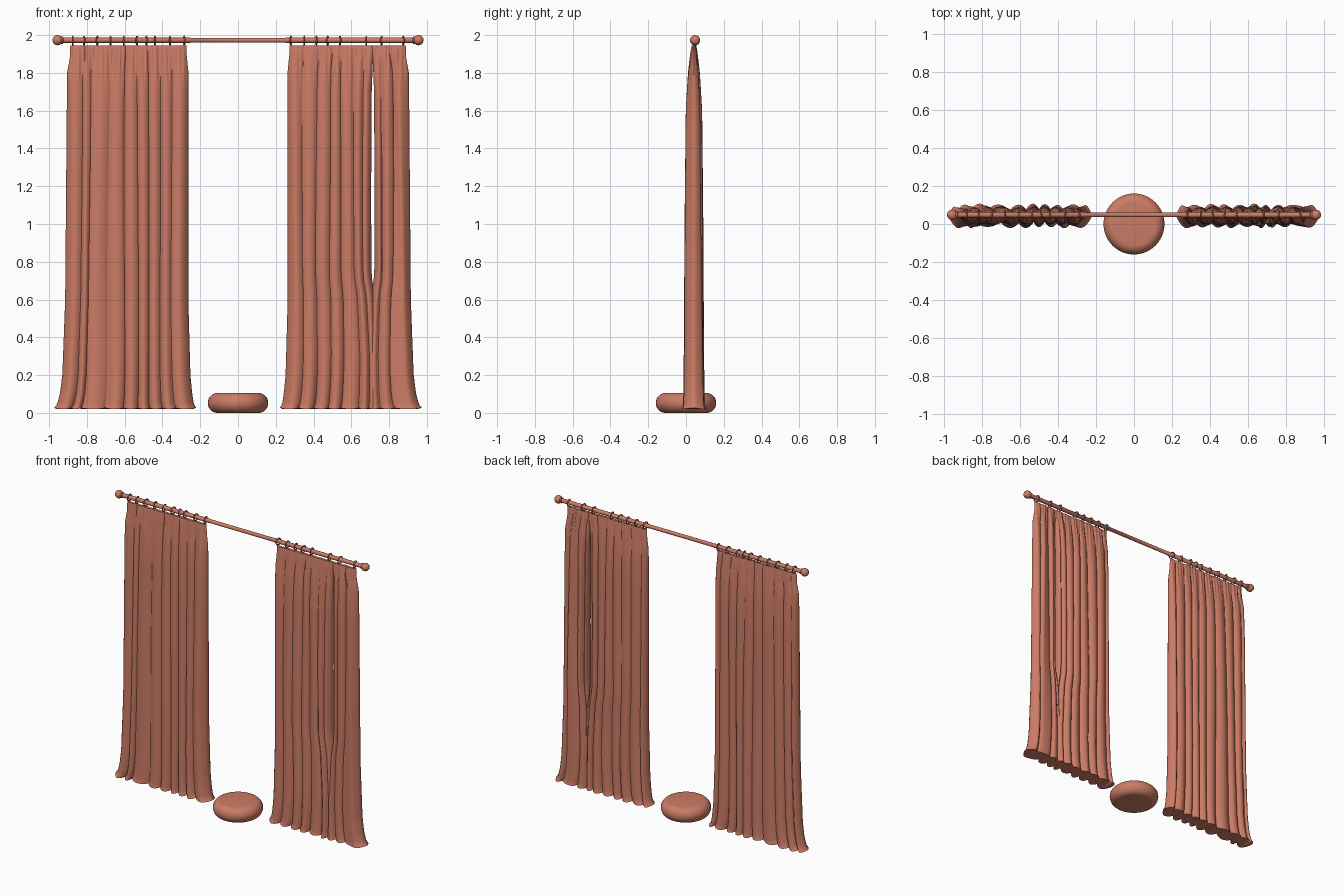
import bpy
import bmesh
import math
from mathutils import Matrix, Vector

if "Cube" in bpy.data.objects:
    bpy.data.objects.remove(bpy.data.objects["Cube"], do_unlink=True)

terracotta = bpy.data.materials.new("terracotta")
terracotta.use_nodes = True
color = (0.6, 0.2, 0.13, 1)
terracotta.diffuse_color = color
terracotta.node_tree.nodes["Principled BSDF"].inputs["Base Color"].default_value = color

ROD_Y, ROD_Z = 0.048, 1.973
FOLD_Y = 0.042
TOP, BOTTOM = 1.945, 0.02


def finish(bm, name, angle=40):
    bmesh.ops.recalc_face_normals(bm, faces=bm.faces)
    mesh = bpy.data.meshes.new(name)
    bm.to_mesh(mesh)
    bm.free()
    mesh.materials.append(terracotta)
    obj = bpy.data.objects.new(name, mesh)
    bpy.context.collection.objects.link(obj)
    bpy.ops.object.select_all(action="DESELECT")
    obj.select_set(True)
    bpy.context.view_layer.objects.active = obj
    bpy.ops.object.shade_smooth_by_angle(angle=math.radians(angle))
    return obj


def lathe(name, profile, matrix=Matrix(), steps=32):
    """Spin (radius, height) points around z, then place the result."""
    bm = bmesh.new()
    verts = [bm.verts.new((r, 0, h)) for r, h in profile]
    edges = [bm.edges.new(pair) for pair in zip(verts, verts[1:])]
    bmesh.ops.spin(bm, geom=verts + edges, axis=(0, 0, 1), cent=(0, 0, 0),
                   angle=math.tau, steps=steps, use_merge=True)
    bmesh.ops.remove_doubles(bm, verts=bm.verts, dist=0.0002)
    bmesh.ops.transform(bm, matrix=matrix, verts=bm.verts)
    return finish(bm, name)


def ring(name, x, tilt):
    """Thin curtain ring hanging around the rod."""
    bm = bmesh.new()
    big, small, n, m = 0.022, 0.004, 20, 8
    rows = []
    for i in range(n):
        a = math.tau * i / n
        rows.append([])
        for j in range(m):
            b = math.tau * j / m
            r = big + small * math.cos(b)
            p = Vector((small * math.sin(b), r * math.cos(a), r * math.sin(a)))
            p.rotate(Matrix.Rotation(tilt, 3, "Z"))
            rows[-1].append(bm.verts.new(p + Vector((x, ROD_Y, ROD_Z - 0.002))))
    for i in range(n):
        for j in range(m):
            a, b = rows[i], rows[(i + 1) % n]
            k = (j + 1) % m
            bm.faces.new((a[j], a[k], b[k], b[j]))
    finish(bm, name)


def keyed(keys, z):
    """Smooth interpolation through (z, value) keys in rising order."""
    if z <= keys[0][0]:
        return keys[0][1]
    for (z0, v0), (z1, v1) in zip(keys, keys[1:]):
        if z <= z1:
            return v0 + (v1 - v0) * (z - z0) / (z1 - z0)
    return keys[-1][1]


def lobe(u, stops):
    """Rounded fold between neighbouring valleys, 0 in a valley, 1 on a crest."""
    for a, b in zip(stops, stops[1:]):
        if a <= u <= b:
            return math.sin(math.pi * (u - a) / (b - a)) ** 0.7
    return 0


THICK = [(0.02, 0.061), (0.035, 0.056), (0.12, 0.053), (0.4, 0.05), (1.0, 0.047),
         (1.6, 0.041), (1.8, 0.03), (1.9, 0.019), (1.945, 0.012)]
OUTER = [(0.02, 0.972), (0.04, 0.957), (0.1, 0.942), (0.2, 0.93), (0.6, 0.915),
         (1.8, 0.905), (1.88, 0.89), (1.945, 0.888)]
INNER = [(0.02, 0.222), (0.04, 0.234), (0.1, 0.243), (0.2, 0.252), (0.6, 0.263),
         (1.8, 0.262), (1.9, 0.272), (1.945, 0.272)]
# Half width of the slit between the two drapes; negative means they overlap
SLIT = [(0.3, -0.03), (0.62, -0.012), (0.67, 0.0), (0.74, 0.008), (1.2, 0.009),
        (1.7, 0.006), (1.86, 0.0), (1.9, -0.01)]


def slit_edge(side):
    return lambda z: 0.714 + side * keyed(SLIT, z)


def drape(name, side, left, right, valleys, n=110, rows=44):
    """Closed cloth volume with rounded folds on both faces."""
    bm = bmesh.new()
    low, high = left(1.0), right(1.0)
    front = [0] + [(v - low) / (high - low) for v in valleys] + [1]
    back = [0] + [(a + b) / 2 for a, b in zip(front, front[1:])] + [1]
    loops = []
    for k in range(rows + 1):
        t = k / rows
        z = BOTTOM + (TOP - BOTTOM) * (t - 0.1 * math.sin(math.tau * t))
        x0, x1 = left(z), right(z)
        half = keyed(THICK, z)
        gather = max(0, min(1, (z - 1.74) / 0.12))
        flare = max(0, 1 - z / 0.35)

        def point(u, stops, sign):
            x = x0 + (x1 - x0) * u
            rim = min(u, 1 - u) * (x1 - x0) / 0.055
            taper = math.sqrt(max(0, 1 - (1 - min(1, rim)) ** 2))
            depth = 0.42 + 0.12 * flare
            puff = 1 - depth * (1 - lobe(u, stops))
            puff += 0.06 * math.sin(17 * u + 1.5 * z + sign)
            puff -= gather * 0.22 * (1 + math.sin(x * 260 + sign)) / 2
            sway = 0.006 * math.sin(2.2 * z + 9 * u) * math.sin(math.pi * u)
            lift = 0.008 * flare * (1 - lobe(u, stops))
            return bm.verts.new((side * (x + sway), FOLD_Y + sign * half * puff * taper,
                                 z + lift))

        loop = [point(i / n, front, -1) for i in range(n + 1)]
        loop += [point(i / n, back, 1) for i in range(n - 1, 0, -1)]
        loops.append(loop)
    size = len(loops[0])
    for a, b in zip(loops, loops[1:]):
        for i in range(size):
            j = (i + 1) % size
            bm.faces.new((a[i], a[j], b[j], b[i]))
    # Close the hem and the heading with strips between front and back
    for loop in (loops[0], loops[-1]):
        for i in range(n):
            quad = [loop[i], loop[i + 1], loop[(size - i - 1) % size], loop[-i % size]]
            bm.faces.new(list(dict.fromkeys(quad)))
    finish(bm, name, 50)


def inner(z):
    return keyed(INNER, z)


def outer(z):
    return keyed(OUTER, z)


# Curtains
drape("right_curtain", -1, inner, outer,
      [0.355, 0.415, 0.475, 0.53, 0.6, 0.68, 0.785, 0.83], n=150)
drape("left_curtain_inner_drape", 1, inner, slit_edge(-1),
      [0.345, 0.415, 0.485, 0.54, 0.615, 0.66], n=110)
drape("left_curtain_outer_drape", 1, slit_edge(1), outer, [0.765, 0.82], n=60)

# Rod with a ball and collar at each end
half_rod = [(0.0125, 0.0), (0.0125, 0.25), (0.014, 0.252), (0.014, 0.925),
            (0.019, 0.927), (0.019, 0.935), (0.013, 0.937)]
for i in range(11):
    a = math.radians(150 - 15 * i)
    half_rod.append((0.027 * math.sin(a), 0.955 - 0.027 * math.cos(math.pi - a)))
half_rod = half_rod[:7] + sorted(half_rod[7:], key=lambda p: p[1]) + [(0, 0.982)]
rod_profile = [(r, -h) for r, h in reversed(half_rod[1:])] + half_rod
lathe("curtain_rod", rod_profile,
      Matrix.Translation((0, ROD_Y, ROD_Z)) @ Matrix.Rotation(math.pi / 2, 4, "Y"), 24)

# Rings
ring_places = [-0.875, -0.815, -0.745, -0.675, -0.605, -0.535, -0.485, -0.44, -0.36,
               -0.285, 0.28, 0.35, 0.415, 0.475, 0.54, 0.68, 0.76, 0.875]
for i, x in enumerate(ring_places):
    ring(f"curtain_ring_{i + 1}", x, 0.2 * math.sin(i * 2.3))

# Round floor cushion
cushion = [(0, 0)]
for i in range(17):
    a = math.radians(-90 + 180 * i / 16)
    cushion.append((0.11 + 0.05 * math.cos(a), 0.0525 + 0.0525 * math.sin(a)))
lathe("floor_cushion", cushion + [(0, 0.105)], steps=48)
